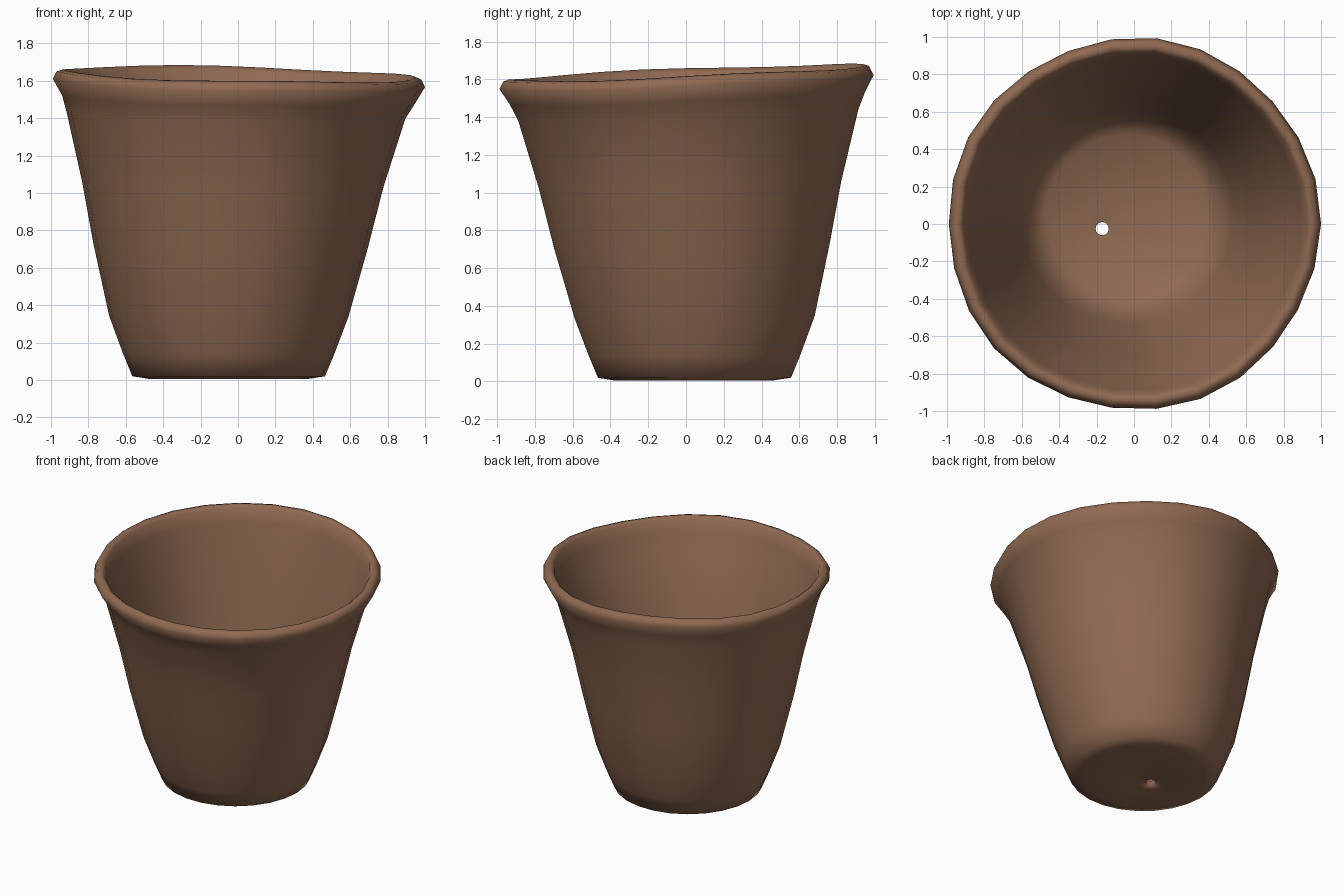
import bpy, bmesh
from math import sin, cos, pi, radians

if "Cube" in bpy.data.objects:
    bpy.data.objects.remove(bpy.data.objects["Cube"], do_unlink=True)

SIDES = 26

# Terracotta clay
clay = bpy.data.materials.new("brown clay")
clay.use_nodes = True
color = (0.28, 0.145, 0.085, 1)
clay.diffuse_color = color
clay.node_tree.nodes["Principled BSDF"].inputs["Base Color"].default_value = color

# Closed loft, from the drain hole under the base, up the outside,
# over the rim and back down the inside: centre x, centre y, radius, height
RINGS = [
    (-0.17, -0.025, 0.035, 0.03),
    (-0.15, -0.01, 0.10, 0.015),
    (-0.05, 0.04, 0.42, 0.005),
    (-0.05, 0.045, 0.515, 0.02),
    (-0.05, 0.045, 0.565, 0.14),
    (-0.05, 0.045, 0.64, 0.34),
    (-0.04, 0.03, 0.735, 0.72),
    (-0.03, 0.02, 0.805, 1.04),
    (-0.015, 0.01, 0.905, 1.41),
    (0, 0.005, 0.945, 1.50),
    (0, 0, 0.995, 1.585),
    (0, 0, 0.975, 1.625),
    (0, 0, 0.945, 1.635),
    (0, 0, 0.92, 1.615),
    (0, 0, 0.895, 1.53),
    (-0.015, 0.01, 0.845, 1.38),
    (-0.03, 0.02, 0.745, 1.04),
    (-0.04, 0.03, 0.67, 0.72),
    (-0.04, 0.045, 0.575, 0.34),
    (-0.04, 0.05, 0.515, 0.15),
    (-0.04, 0.05, 0.43, 0.085),
    (-0.15, -0.01, 0.10, 0.07),
    (-0.17, -0.025, 0.035, 0.06),
]


def ring_points(cx, cy, r, z):
    """Slightly uneven, hand-formed ring whose tilt grows with height."""
    up = z / 1.6
    for i in range(SIDES):
        a = 2 * pi * i / SIDES
        rr = r * (1 + 0.006 * up * sin(5 * a + 1))
        x, y = cx + rr * cos(a), cy + rr * sin(a)
        wobble = 0.006 * sin(4 * a + 0.5)
        yield x, y, z + up * (0.04 * y - 0.022 * x + wobble)


bm = bmesh.new()
loops = [[bm.verts.new(p) for p in ring_points(*ring)] for ring in RINGS]
for low, high in zip(loops, loops[1:] + loops[:1]):
    for i in range(SIDES):
        j = (i + 1) % SIDES
        bm.faces.new((low[i], low[j], high[j], high[i]))
bmesh.ops.recalc_face_normals(bm, faces=bm.faces)

mesh = bpy.data.meshes.new("flower_pot")
bm.to_mesh(mesh)
bm.free()
mesh.materials.append(clay)
pot = bpy.data.objects.new("flower_pot", mesh)
bpy.context.collection.objects.link(pot)
bpy.ops.object.select_all(action='DESELECT')
pot.select_set(True)
bpy.context.view_layer.objects.active = pot
bpy.ops.object.shade_smooth_by_angle(angle=radians(75))
